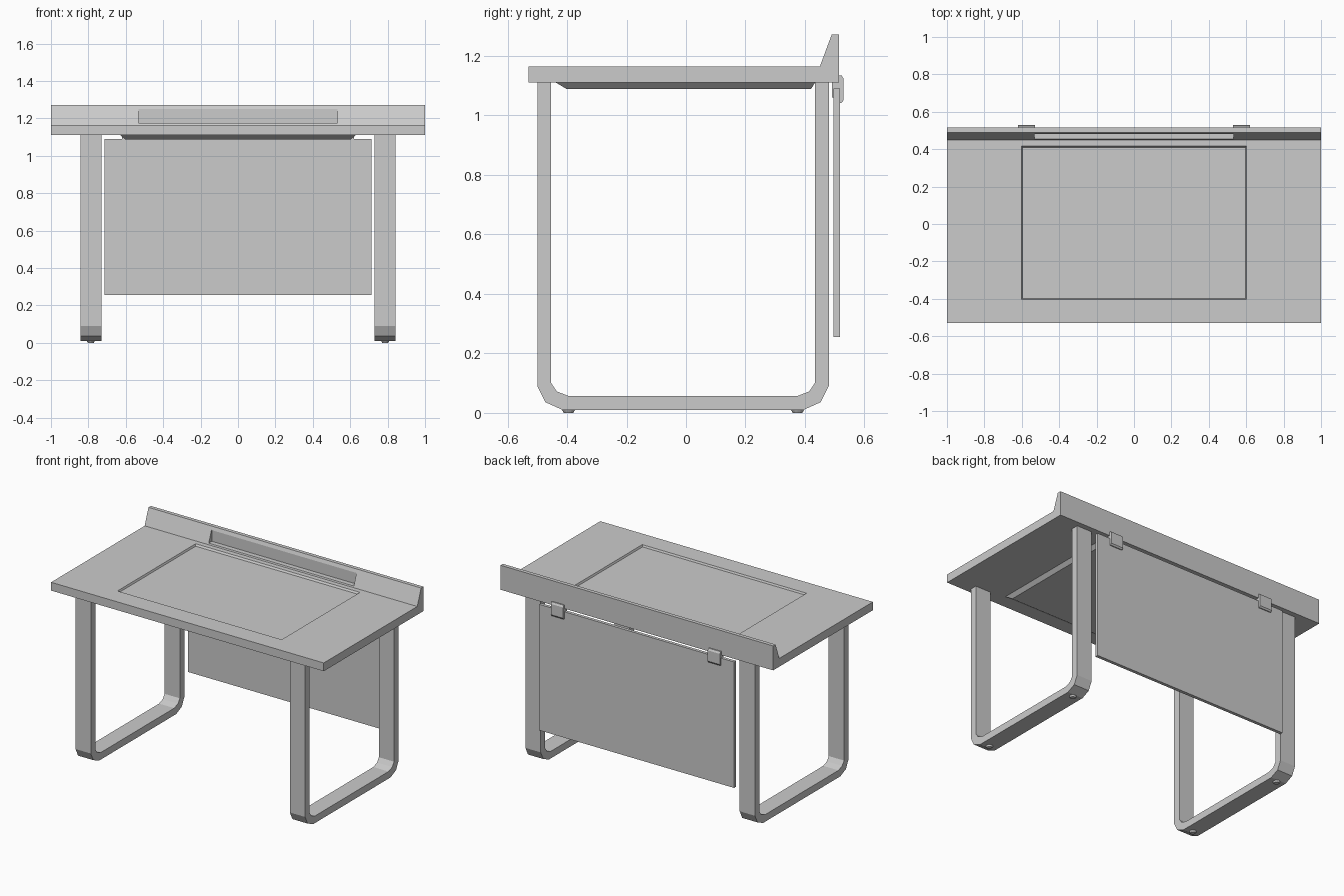
import bpy, bmesh
from mathutils import Matrix

if "Cube" in bpy.data.objects:
    bpy.data.objects.remove(bpy.data.objects["Cube"])


def make(name, bm):
    bmesh.ops.recalc_face_normals(bm, faces=bm.faces[:])
    me = bpy.data.meshes.new(name)
    bm.to_mesh(me)
    bm.free()
    ob = bpy.data.objects.new(name, me)
    bpy.context.collection.objects.link(ob)
    return ob


def extrude_x(name, profile, x0, x1):
    """Extrude a (y, z) profile from x0 to x1."""
    bm = bmesh.new()
    face = bm.faces.new([bm.verts.new((x0, y, z)) for y, z in profile])
    ext = bmesh.ops.extrude_face_region(bm, geom=[face])
    verts = [v for v in ext["geom"] if isinstance(v, bmesh.types.BMVert)]
    bmesh.ops.translate(bm, verts=verts, vec=(x1 - x0, 0, 0))
    return make(name, bm)


def frustum(name, top, bottom):
    """Box with different top and bottom rectangles: (x0, x1, y0, y1, z)."""
    bm = bmesh.new()
    rings = []
    for x0, x1, y0, y1, z in (bottom, top):
        rings.append([bm.verts.new(p) for p in
                      ((x0, y0, z), (x1, y0, z), (x1, y1, z), (x0, y1, z))])
    a, b = rings
    bm.faces.new(a[::-1])
    bm.faces.new(b)
    for i in range(4):
        j = (i + 1) % 4
        bm.faces.new((a[i], a[j], b[j], b[i]))
    return make(name, bm)


def box(name, x0, x1, y0, y1, z0, z1):
    return frustum(name, (x0, x1, y0, y1, z1), (x0, x1, y0, y1, z0))


def cut(ob, cutter):
    mod = ob.modifiers.new("cut", "BOOLEAN")
    mod.operation = "DIFFERENCE"
    mod.solver = "EXACT"
    mod.object = cutter
    bpy.context.view_layer.objects.active = ob
    bpy.ops.object.modifier_apply(modifier=mod.name)
    bpy.data.objects.remove(cutter)


# Desktop slab with sloped back ridge
desktop = extrude_x("desktop", [
    (-0.53, 1.11), (0.515, 1.11), (0.515, 1.272), (0.49, 1.272),
    (0.45, 1.165), (-0.53, 1.165)], -1, 1)
# Shallow sunken work surface and ledge in the ridge
cut(desktop, frustum("surface_cutter", (-0.607, 0.607, -0.407, 0.424, 1.175),
                     (-0.597, 0.597, -0.397, 0.409, 1.153)))
cut(desktop, box("ledge_cutter", -0.532, 0.532, 0.42, 0.486, 1.174, 1.25))

# Tapered tray below the desktop
frustum("under_tray", (-0.63, 0.63, -0.44, 0.435, 1.112),
        (-0.605, 0.605, -0.40, 0.42, 1.088))

# U-shaped legs with faceted corners, and their round feet
half_outer = [(-0.49, 1.111), (-0.49, 0.09), (-0.463, 0.036), (-0.405, 0.01)]
half_inner = [(-0.385, 0.057), (-0.424, 0.072), (-0.443, 0.10), (-0.443, 1.111)]
outer = half_outer + [(-y, z) for y, z in reversed(half_outer)]
inner = [(-y, z) for y, z in reversed(half_inner)] + half_inner
leg_profile = [(y - 0.01, z) for y, z in outer + inner]
for side, s in (("left", -1), ("right", 1)):
    extrude_x(side + "_leg", leg_profile, s * 0.73, s * 0.842)
    for place, y in (("front", -0.395), ("back", 0.375)):
        bm = bmesh.new()
        bmesh.ops.create_cone(bm, cap_ends=True, segments=12, radius1=0.016,
                              radius2=0.023, depth=0.012,
                              matrix=Matrix.Translation((s * 0.787, y, 0.006)))
        make(f"{side}_{place}_foot", bm)

# Rear modesty panel
box("modesty_panel", -0.715, 0.715, 0.496, 0.517, 0.255, 1.09)

# Clips holding the panel to the desktop edge
clip_profile = [(0.491, 1.06), (0.491, 1.111), (0.514, 1.111), (0.514, 1.135),
                (0.523, 1.135), (0.53, 1.123), (0.53, 1.052), (0.523, 1.042),
                (0.516, 1.042), (0.516, 1.06)]
for side, s in (("left", -1), ("right", 1)):
    extrude_x(side + "_clip", clip_profile, s * 0.53, s * 0.62)
